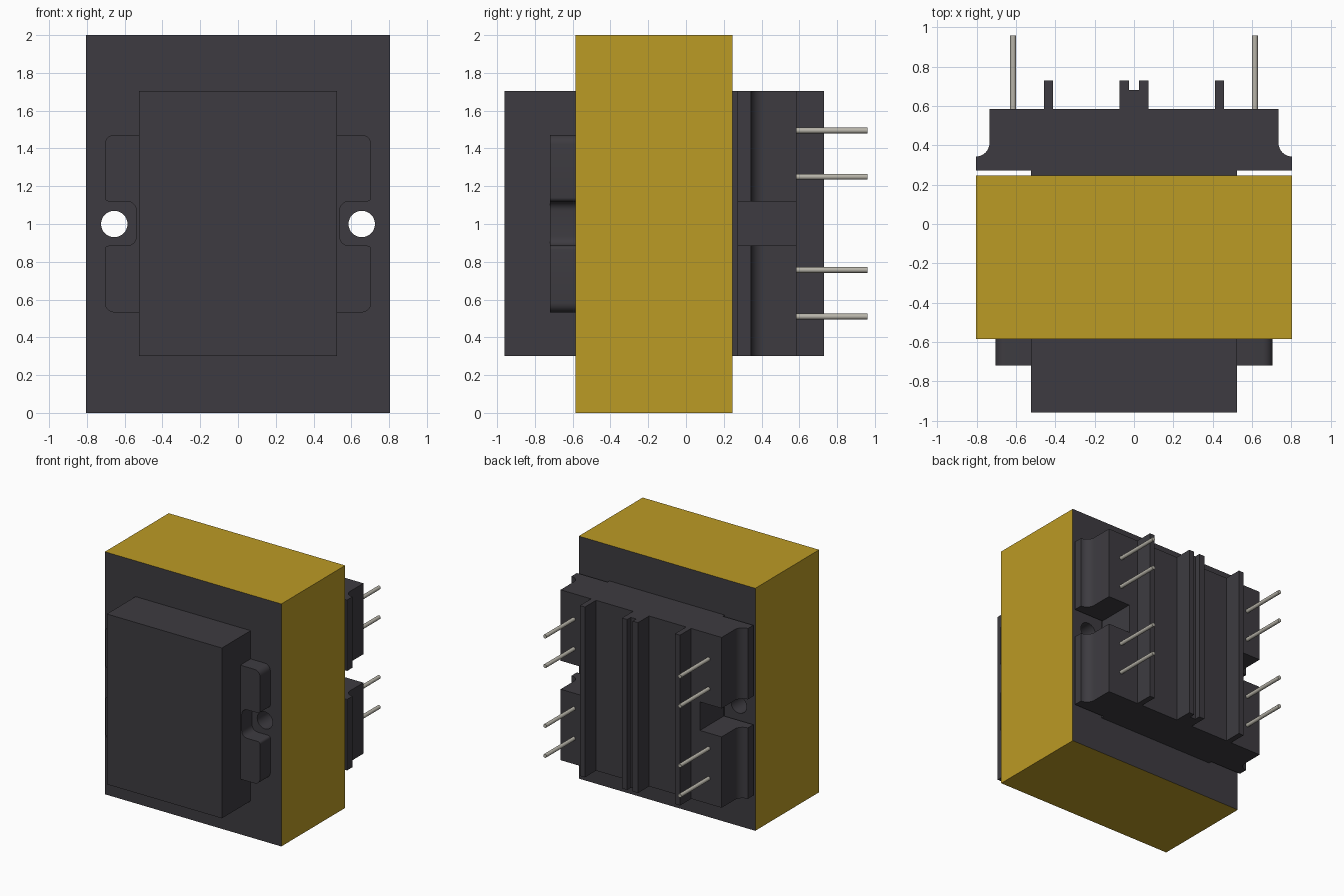
import bpy, bmesh, math
from mathutils import Vector

cube = bpy.data.objects.get("Cube")
if cube:
    bpy.data.objects.remove(cube, do_unlink=True)


def material(name, rgb):
    m = bpy.data.materials.new(name)
    m.use_nodes = True
    m.diffuse_color = (*rgb, 1)
    bsdf = next(n for n in m.node_tree.nodes if n.type == 'BSDF_PRINCIPLED')
    bsdf.inputs["Base Color"].default_value = (*rgb, 1)
    return m


DARK = material("charcoal plastic", (0.047, 0.044, 0.052))
YELLOW = material("mustard yellow", (0.50, 0.325, 0.018))
METAL = material("tinned metal", (0.48, 0.46, 0.40))


def finish(name, bm, mats):
    bmesh.ops.recalc_face_normals(bm, faces=bm.faces)
    mesh = bpy.data.meshes.new(name)
    bm.to_mesh(mesh)
    bm.free()
    for m in mats:
        mesh.materials.append(m)
    obj = bpy.data.objects.new(name, mesh)
    bpy.context.collection.objects.link(obj)
    return obj


def prism(name, pts, axis, lo, hi, mats=(DARK,)):
    """Extrude a 2D outline along y (points are x, z) or z (points are x, y)."""
    bm = bmesh.new()
    place = (lambda a, b, c: (a, c, b)) if axis == 'y' else (lambda a, b, c: (a, b, c))
    face = bm.faces.new([bm.verts.new(place(a, b, lo)) for a, b in pts])
    ext = bmesh.ops.extrude_face_region(bm, geom=[face])
    verts = [g for g in ext["geom"] if isinstance(g, bmesh.types.BMVert)]
    bmesh.ops.translate(bm, verts=verts, vec=place(0, 0, hi - lo))
    return finish(name, bm, mats)


def rect(x0, x1, b0, b1):
    return [(x0, b0), (x1, b0), (x1, b1), (x0, b1)]


def circle(x, z, r, n):
    return [(x + r * math.cos(2 * math.pi * i / n), z + r * math.sin(2 * math.pi * i / n))
            for i in range(n)]


def rounded(corners, steps=6):
    """Outline from (x, z, radius) right-angled corners."""
    out = []
    for i, (x, z, r) in enumerate(corners):
        p = Vector((x, z))
        if r == 0:
            out.append((x, z))
            continue
        a = (Vector(corners[i - 1][:2]) - p).normalized()
        b = (Vector(corners[(i + 1) % len(corners)][:2]) - p).normalized()
        for k in range(steps + 1):
            t = math.pi / 2 * k / steps
            q = p + (a + b) * r - b * r * math.cos(t) - a * r * math.sin(t)
            out.append(tuple(q))
    return out


def cut(obj, cutter):
    mod = obj.modifiers.new("cut", 'BOOLEAN')
    mod.operation = 'DIFFERENCE'
    mod.solver = 'EXACT'
    mod.object = cutter
    bpy.context.view_layer.objects.active = obj
    bpy.ops.object.modifier_apply(modifier=mod.name)
    bpy.data.objects.remove(cutter, do_unlink=True)


def smooth(obj):
    bpy.ops.object.select_all(action='DESELECT')
    obj.select_set(True)
    bpy.context.view_layer.objects.active = obj
    bpy.ops.object.shade_smooth_by_angle(angle=math.radians(35))


# Core block: dark front and back, yellow rim, two mounting holes
core = prism("core_block", rect(-0.805, 0.805, 0, 2), 'y', -0.585, 0.247, (DARK, YELLOW))
for s in (-1, 1):
    cut(core, prism("hole_cutter", circle(s * 0.655, 1, 0.07, 32), 'y', -1, 1, (DARK, YELLOW)))
for f in core.data.polygons:
    c = f.center
    on_rim = abs(c.x) > 0.80 or c.z < 0.005 or c.z > 1.995
    f.material_index = 1 if on_rim and abs(f.normal.y) < 0.5 else 0
smooth(core)

# Front winding cover
prism("front_cover", rect(-0.525, 0.525, 0.30, 1.705), 'y', -0.96, -0.585)

# Front side lugs, notched around the mounting holes
lug = [(0.52, 0.532, 0), (0.705, 0.532, 0.05), (0.705, 0.885, 0.02), (0.538, 0.885, 0.05),
       (0.538, 1.12, 0.05), (0.705, 1.12, 0.02), (0.705, 1.472, 0.05), (0.52, 1.472, 0)]
for side, s in (("left", 1), ("right", -1)):
    pts = [(s * x, z) for x, z in rounded(lug)]
    smooth(prism(f"front_lug_{side}", pts, 'y', -0.72, -0.585))

# Rear bobbin: ribs, concave shoulders and flange in one mirrored profile
half = [(0.025, 0.683), (0.025, 0.73), (0.073, 0.73), (0.073, 0.585),
        (0.411, 0.585), (0.411, 0.73), (0.457, 0.73), (0.457, 0.585), (0.735, 0.585)]
for k in range(9):
    t = math.pi / 2 * k / 8
    half.append((0.805 - 0.07 * math.cos(t), 0.413 - 0.07 * math.sin(t)))
half += [(0.805, 0.272), (0.525, 0.272), (0.525, 0.245)]
profile = half + [(-x, y) for x, y in reversed(half)]
bobbin = prism("rear_bobbin", profile, 'z', 0.30, 1.705)
for s in (-1, 1):
    cut(bobbin, prism("notch_cutter", rect(*sorted((s * 0.537, s * 0.9)), 0.2, 0.65), 'z', 0.885, 1.12))
smooth(bobbin)

# Terminal pins
for side, s in (("left", 1), ("right", -1)):
    for i, z in enumerate((0.51, 0.757, 1.25, 1.495)):
        pin = prism(f"pin_{side}_{i + 1}", circle(s * 0.615, z, 0.0155, 12), 'y', 0.57, 0.96, (METAL,))
        smooth(pin)
